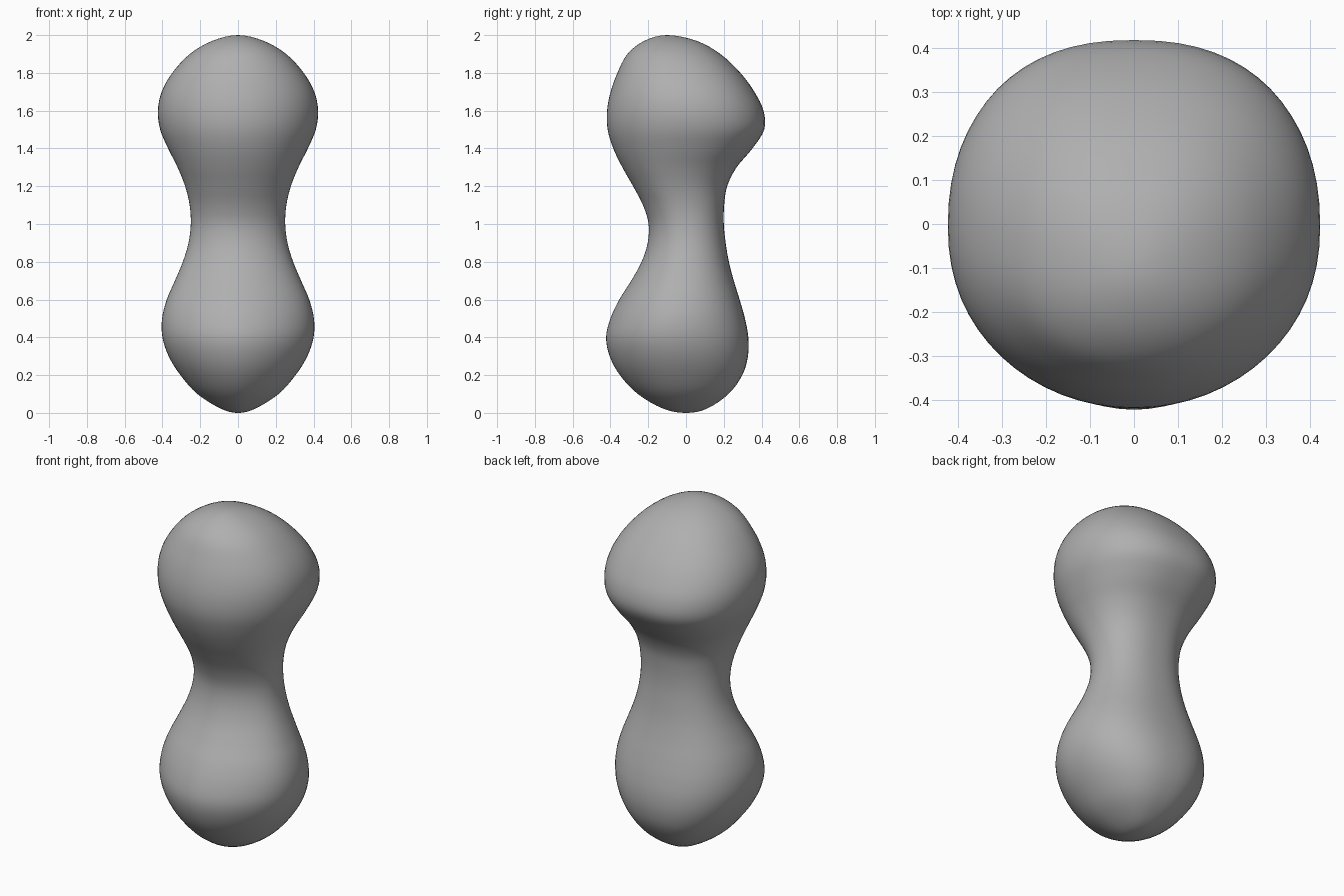
import bpy, bmesh, math

if "Cube" in bpy.data.objects:
    bpy.data.objects.remove(bpy.data.objects["Cube"])

# Profile rows: height, half width in x, front y, back y
ROWS = [
    (0.0, 0.0, 0.0, 0.0),
    (0.022, 0.09, -0.12, 0.11),
    (0.10, 0.215, -0.255, 0.225),
    (0.20, 0.305, -0.350, 0.298),
    (0.30, 0.367, -0.404, 0.328),
    (0.40, 0.40, -0.423, 0.330),
    (0.50, 0.402, -0.40, 0.312),
    (0.60, 0.377, -0.353, 0.284),
    (0.70, 0.334, -0.29, 0.253),
    (0.80, 0.292, -0.235, 0.227),
    (0.90, 0.262, -0.203, 0.210),
    (1.00, 0.25, -0.198, 0.200),
    (1.10, 0.256, -0.228, 0.202),
    (1.20, 0.28, -0.28, 0.218),
    (1.30, 0.32, -0.337, 0.268),
    (1.40, 0.37, -0.385, 0.352),
    (1.50, 0.412, -0.415, 0.414),
    (1.60, 0.424, -0.418, 0.410),
    (1.70, 0.404, -0.399, 0.362),
    (1.80, 0.348, -0.363, 0.288),
    (1.90, 0.255, -0.31, 0.182),
    (1.97, 0.135, -0.22, 0.055),
    (2.0, 0.0, -0.10, -0.10),
]
STEPS, SIDES = 4, 64


def mirrored(row):
    # Continue the profile past a pole so the ends stay round
    z, w, front, back = row
    return (z, -w, back, front)


def catmull(p, t):
    return [0.5 * (2 * b + (c - a) * t + (2 * a - 5 * b + 4 * c - d) * t * t
                   + (3 * b - a - 3 * c + d) * t ** 3) for a, b, c, d in zip(*p)]


def power(v, e):
    return math.copysign(abs(v) ** e, v)


def ring_points(z, w, front, back):
    mid, half = (front + back) / 2, (back - front) / 2
    # Lower front is slightly narrower, the back is slightly squarer
    n_front = 1.86 + 0.18 * min(1, max(0, (z - 0.5) / 0.8))
    for i in range(SIDES):
        a = 2 * math.pi * i / SIDES
        blend = 0.5 + 0.5 * math.sin(a)
        e = 2 / (n_front + (2.3 - n_front) * blend)
        yield (w * power(math.cos(a), e), mid + half * power(math.sin(a), e), z)


pts = [mirrored(ROWS[1])] + ROWS + [mirrored(ROWS[-2])]
samples = [catmull(pts[i:i + 4], s / STEPS)
           for i in range(len(ROWS) - 1) for s in range(STEPS)][1:]

# Loft the rings and close both poles
bm = bmesh.new()
rings = [[bm.verts.new(p) for p in ring_points(*s)] for s in samples]
bottom = bm.verts.new((0, ROWS[0][2], 0))
top = bm.verts.new((0, ROWS[-1][2], 2))
for i in range(SIDES):
    j = (i + 1) % SIDES
    for lo, hi in zip(rings, rings[1:]):
        bm.faces.new((lo[i], lo[j], hi[j], hi[i]))
    bm.faces.new((bottom, rings[0][j], rings[0][i]))
    bm.faces.new((rings[-1][i], rings[-1][j], top))
for v in bm.verts:
    v.co.z = min(2.0, max(0.0, v.co.z))
bmesh.ops.recalc_face_normals(bm, faces=bm.faces)
for f in bm.faces:
    f.smooth = True

mesh = bpy.data.meshes.new("peanut_body")
bm.to_mesh(mesh)
bm.free()
bpy.context.collection.objects.link(bpy.data.objects.new("peanut_body", mesh))

# Mid grey surface
grey = bpy.data.materials.new("mid_grey")
grey.diffuse_color = (0.43, 0.43, 0.43, 1)
grey.use_nodes = True
grey.node_tree.nodes["Principled BSDF"].inputs["Base Color"].default_value = grey.diffuse_color
mesh.materials.append(grey)
